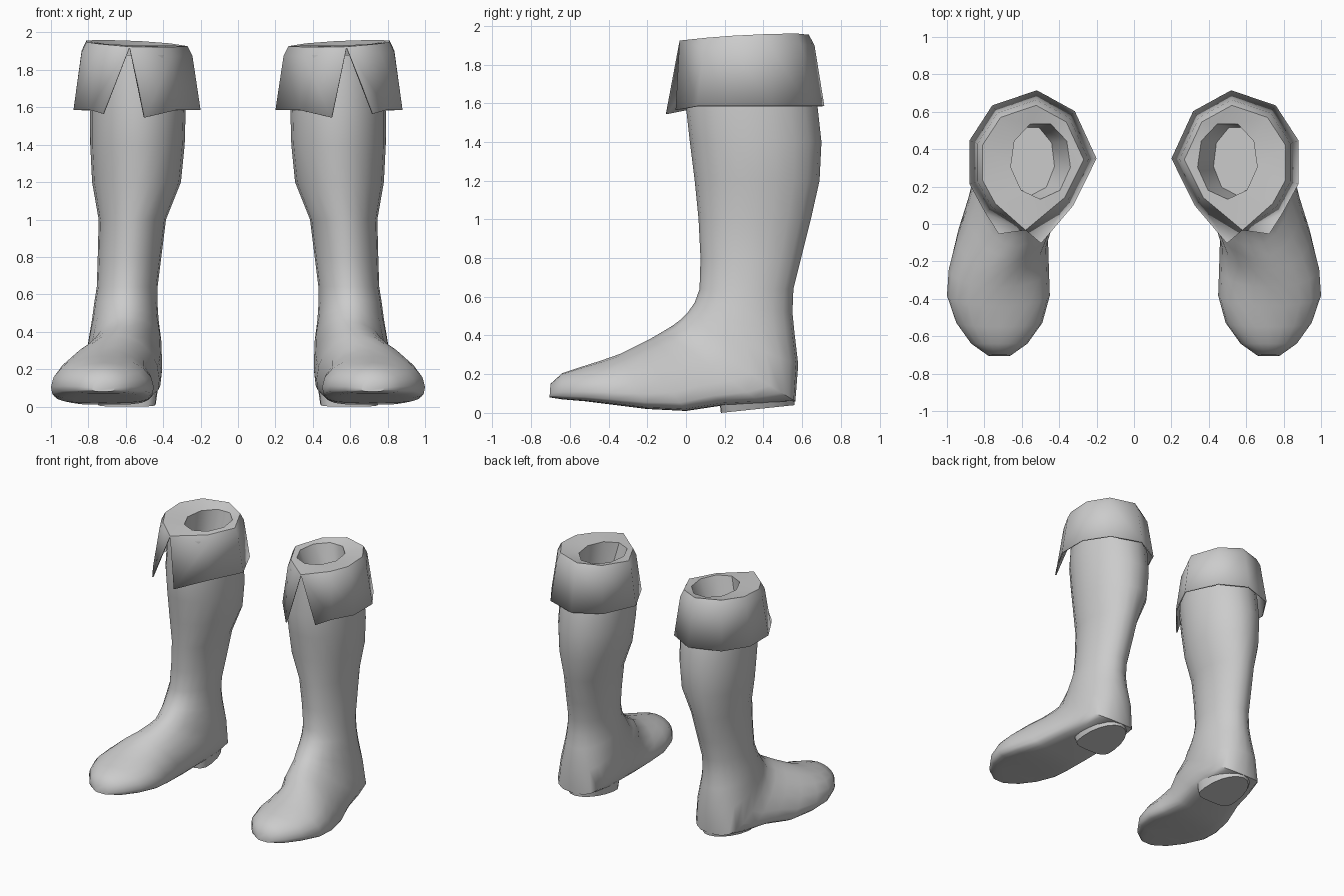
import bpy
import bmesh
from math import sin, cos, pi, radians
from mathutils import Vector

SEGMENTS = 20

cube = bpy.data.objects.get("Cube")
if cube:
    bpy.data.objects.remove(cube, do_unlink=True)

leather = bpy.data.materials.new("grey_leather")
leather.use_nodes = True
grey = (0.6, 0.6, 0.6, 1)
leather.diffuse_color = grey
leather.node_tree.nodes["Principled BSDF"].inputs["Base Color"].default_value = grey


def power(value, exponent):
    return abs(value) ** exponent * (1 if value >= 0 else -1)


def section(fy, fz, by, bz, x0, x1, flat=0):
    """Oval between a front and a back point; flat squares off the back end."""
    front, back = Vector((0, fy, fz)), Vector((0, by, bz))
    widest = back.lerp(front, 0.5 - 0.22 * flat)
    points = []
    for i in range(SEGMENTS):
        angle = 2 * pi * i / SEGMENTS
        u, v = sin(angle), cos(angle)
        if v < 0:
            u, v = power(u, 1 - 0.5 * flat), power(v, 1 - 0.5 * flat)
        point = widest.lerp(front if v > 0 else back, abs(v))
        point.x = (x0 + x1) / 2 + u * (x1 - x0) / 2
        points.append(point)
    return points


def loft(name, rings, side, closed=True, cap_first=False, cap_last=True, angle=50):
    """Skin a row of equal rings, for the boot on the given side."""
    bm = bmesh.new()
    rows = [[bm.verts.new((p.x * side, p.y, p.z)) for p in ring] for ring in rings]
    count = len(rows[0])
    for low, high in zip(rows, rows[1:]):
        for i in range(count if closed else count - 1):
            j = (i + 1) % count
            bm.faces.new((low[i], low[j], high[j], high[i]))
    if cap_first:
        bm.faces.new(rows[0])
    if cap_last:
        bm.faces.new(rows[-1])
    bmesh.ops.remove_doubles(bm, verts=bm.verts, dist=0.0005)
    bmesh.ops.recalc_face_normals(bm, faces=bm.faces)
    mesh = bpy.data.meshes.new(name)
    bm.to_mesh(mesh)
    bm.free()
    mesh.materials.append(leather)
    obj = bpy.data.objects.new(name, mesh)
    bpy.context.collection.objects.link(obj)
    bpy.ops.object.select_all(action="DESELECT")
    obj.select_set(True)
    bpy.context.view_layer.objects.active = obj
    bpy.ops.object.shade_smooth_by_angle(angle=radians(angle))
    return obj


# Shaft: height, front, back, inner side, outer side
shaft = [
    (1.88, .03, .6, .31, .77), (1.58, 0, .68, .28, .79), (1.4, .02, .7, .285, .79),
    (1.2, .045, .69, .305, .78), (1, .065, .645, .385, .745),
    (.8, .075, .595, .41, .75), (.64, .07, .555, .43, .755),
]
# Foot: rings fan around the instep, from the ankle past the heel to the toe
foot = [
    (.045, .57, .55, .52, .43, .77, 0), (.01, .52, .56, .42, .425, .78, .1),
    (-.03, .48, .58, .25, .41, .8, .3), (-.07, .45, .565, .06, .405, .82, .6),
    (-.12, .42, .4, .045, .41, .85, .8), (-.18, .385, .2, .04, .42, .89, .9),
    (-.25, .35, 0, .01, .46, .945, 1), (-.34, .305, -.2, .02, .455, .99, 1),
    (-.44, .27, -.36, .04, .45, 1, 1), (-.55, .235, -.52, .06, .49, .95, 1),
    (-.64, .205, -.64, .07, .57, .87, 1), (-.7, .15, -.705, .08, .66, .78, 1),
]
# Heel block: wide at the sole, squared off towards the toe
heel = [(.565, .09, .17, .08, .43, .78, .9), (.56, .04, .18, 0, .44, .75, .9)]

# Cuff hem, from one corner of the front slit round to the other
hem = [
    (.5, -.1), (.33, .1), (.205, .35), (.32, .6), (.52, .71), (.755, .63),
    (.875, .445), (.875, .215), (.79, .06), (.72, -.05),
]
centre = Vector((.54, .32, 0))
slit_top = Vector((.58, -.03, 1.92))


def cuff_ring(scale, height, tilt=0):
    """Hem outline shrunk to a scale, both ends drawn in to the slit top."""
    ring = []
    for x, y in hem:
        point = centre.lerp(Vector((x, y, 0)), scale)
        point.z = height + tilt * (point.x - centre.x + point.y - centre.y)
        ring.append(point)
    ring[0] = ring[-1] = centre.lerp(slit_top, 1)
    return ring


def oval_ring(x, y, rx, ry, height):
    """Oval inside the cuff, starting at the slit and matching the hem count."""
    steps = len(hem) - 1
    return [Vector((x - rx * sin(2 * pi * i / steps), y - ry * cos(2 * pi * i / steps), height))
            for i in range(steps + 1)]


hem_ring = [Vector((x, y, 1.585)) for x, y in hem]
hem_ring[0].z, hem_ring[-1].z = 1.545, 1.565
cuff = [
    hem_ring,
    cuff_ring(.87, 1.885, .04),
    cuff_ring(.8, 1.935, .05),
    oval_ring(.5, .34, .165, .21, 1.925),
    oval_ring(.55, .34, .13, .19, 1.72),
]

for side, label in ((1, "left"), (-1, "right")):
    body = [section(y0, z, y1, z, x0, x1) for z, y0, y1, x0, x1 in shaft]
    body += [section(*row) for row in foot]
    loft(label + "_boot", body, side)
    loft(label + "_heel", [section(*row) for row in heel], side, cap_first=True)
    folded = loft(label + "_cuff", cuff, side, closed=False)
    thickness = folded.modifiers.new("thickness", "SOLIDIFY")
    thickness.thickness = 0.01
    thickness.offset = 0
